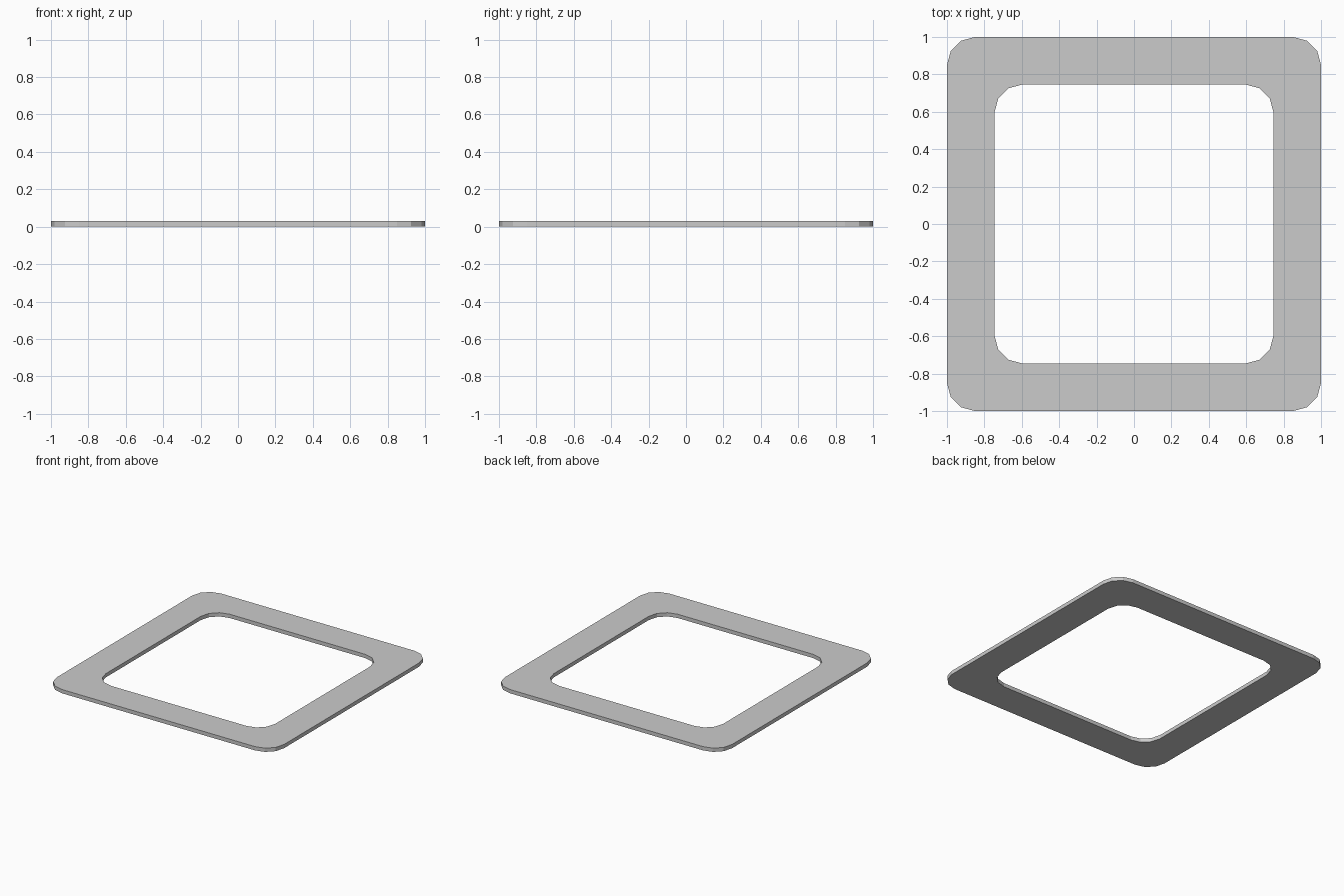
import bpy, bmesh, math

if "Cube" in bpy.data.objects:
    bpy.data.objects.remove(bpy.data.objects["Cube"])

HEIGHT = 0.03
RADIUS = 0.15
STEPS = 3  # facets per rounded corner


def rounded_square(half):
    """Outline of a square with faceted round corners, counter-clockwise."""
    c = half - RADIUS
    pts = []
    for q, (sx, sy) in enumerate([(1, 1), (-1, 1), (-1, -1), (1, -1)]):
        for i in range(STEPS + 1):
            a = math.pi / 2 * (q + i / STEPS)
            pts.append((sx * c + RADIUS * math.cos(a), sy * c + RADIUS * math.sin(a)))
    return pts


# Flat square frame: outer and inner outlines joined by quads
bm = bmesh.new()


def ring(half, z):
    return [bm.verts.new((x, y, z)) for x, y in rounded_square(half)]


outer_low, outer_top = ring(1.0, 0), ring(1.0, HEIGHT)
inner_top, inner_low = ring(0.746, HEIGHT), ring(0.746, 0)
loops = [outer_low, outer_top, inner_top, inner_low]
for k in range(4):
    a, b = loops[k], loops[(k + 1) % 4]
    for i in range(len(a)):
        j = (i + 1) % len(a)
        bm.faces.new((a[i], a[j], b[j], b[i]))
bmesh.ops.recalc_face_normals(bm, faces=bm.faces)

mesh = bpy.data.meshes.new("square_frame")
bm.to_mesh(mesh)
bm.free()
bpy.context.collection.objects.link(bpy.data.objects.new("square_frame", mesh))
